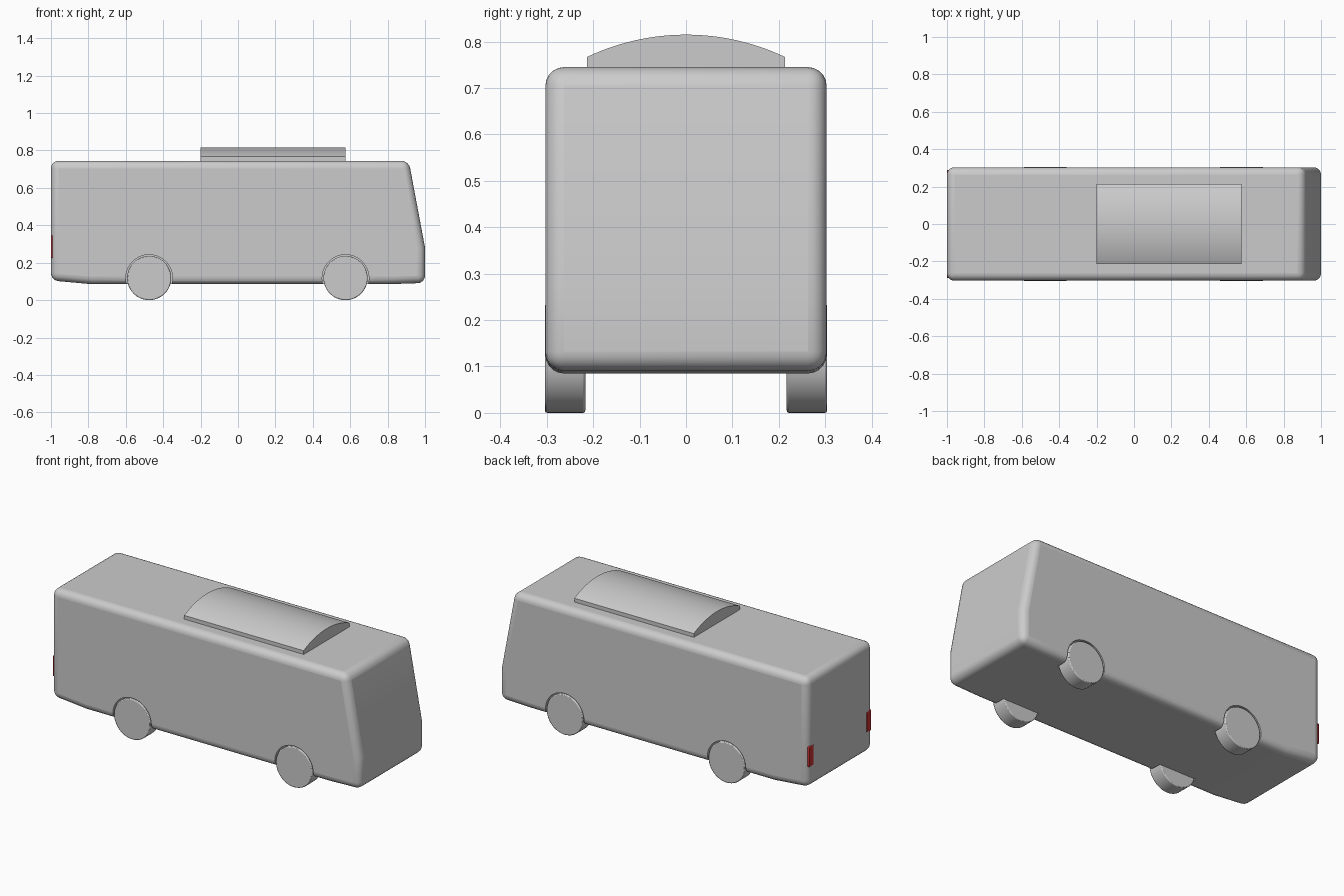
import bpy, bmesh, math
from mathutils import Matrix

if "Cube" in bpy.data.objects:
    bpy.data.objects.remove(bpy.data.objects["Cube"])

AXLES = (-0.475, 0.575)
WHEEL_R = 0.118


def finish(name, bm, angle=35):
    bmesh.ops.recalc_face_normals(bm, faces=bm.faces)
    me = bpy.data.meshes.new(name)
    bm.to_mesh(me)
    bm.free()
    ob = bpy.data.objects.new(name, me)
    bpy.context.collection.objects.link(ob)
    activate(ob)
    bpy.ops.object.shade_smooth_by_angle(angle=math.radians(angle))
    return ob


def activate(ob):
    bpy.ops.object.select_all(action='DESELECT')
    ob.select_set(True)
    bpy.context.view_layer.objects.active = ob


def extrude_profile(name, points, offset):
    """Close a 3D outline and sweep it along an offset."""
    bm = bmesh.new()
    face = bm.faces.new([bm.verts.new(p) for p in points])
    out = bmesh.ops.extrude_face_region(bm, geom=[face], use_keep_orig=True)
    verts = [g for g in out['geom'] if isinstance(g, bmesh.types.BMVert)]
    bmesh.ops.translate(bm, verts=verts, vec=offset)
    return finish(name, bm)


def disc(name, x, y0, y1, z, r, seg=48):
    bm = bmesh.new()
    m = Matrix.Translation((x, (y0 + y1) / 2, z)) @ Matrix.Rotation(math.pi / 2, 4, 'X')
    bmesh.ops.create_cone(bm, cap_ends=True, segments=seg, radius1=r, radius2=r,
                          depth=abs(y1 - y0), matrix=m)
    return finish(name, bm)


def bevel(ob, width, segments):
    mod = ob.modifiers.new("round", 'BEVEL')
    mod.width, mod.segments = width, segments
    mod.limit_method, mod.angle_limit = 'ANGLE', math.radians(40)
    activate(ob)
    bpy.ops.object.modifier_apply(modifier=mod.name)


# Body: side profile swept across the width, edges rounded
side = [(-1, 0.105), (-0.78, 0.085), (0.8, 0.085), (1, 0.092),
        (1, 0.28), (0.913, 0.745), (-1, 0.745)]
body = extrude_profile("body", [(x, -0.303, z) for x, z in side], (0, 0.606, 0))
bevel(body, 0.04, 5)

# Wheels, each in a shallow arch cut from the body
for x, end in zip(AXLES, ("rear", "front")):
    for s, hand in ((-1, "right"), (1, "left")):
        arch = disc("arch_cutter", x, s * 0.215, s * 0.36, WHEEL_R, 0.125)
        arch.hide_render = True
        mod = body.modifiers.new("arch", 'BOOLEAN')
        mod.operation, mod.object, mod.solver = 'DIFFERENCE', arch, 'EXACT'
        activate(body)
        bpy.ops.object.modifier_apply(modifier=mod.name)
        bpy.data.objects.remove(arch)
        wheel = disc(f"{end}_{hand}_wheel", x, s * 0.217, s * 0.304, WHEEL_R, WHEEL_R)
        bevel(wheel, 0.005, 2)
activate(body)
bpy.ops.object.shade_smooth_by_angle(angle=math.radians(35))

# Roof unit with an arched top
half, edge, crown = 0.213, 0.767, 0.815
rise = crown - edge
radius = (half ** 2 + rise ** 2) / (2 * rise)
sweep = math.asin(half / radius)
arc = []
for i in range(25):
    a = -sweep + 2 * sweep * i / 24
    arc.append((-0.2, radius * math.sin(a), crown - radius + radius * math.cos(a)))
extrude_profile("roof_unit", [(-0.2, -half, 0.74)] + arc + [(-0.2, half, 0.74)],
                (0.775, 0, 0))

# Tail lights
red = bpy.data.materials.new("red")
red.diffuse_color = (0.6, 0.03, 0.03, 1)
red.use_nodes = True
red.node_tree.nodes["Principled BSDF"].inputs["Base Color"].default_value = red.diffuse_color
for s, hand in ((-1, "right"), (1, "left")):
    bm = bmesh.new()
    bmesh.ops.create_cube(bm, size=1, matrix=Matrix.Translation((-0.994, s * 0.266, 0.285))
                          @ Matrix.Diagonal((0.014, 0.044, 0.12, 1)))
    light = finish(f"{hand}_tail_light", bm)
    bevel(light, 0.004, 2)
    light.data.materials.append(red)
